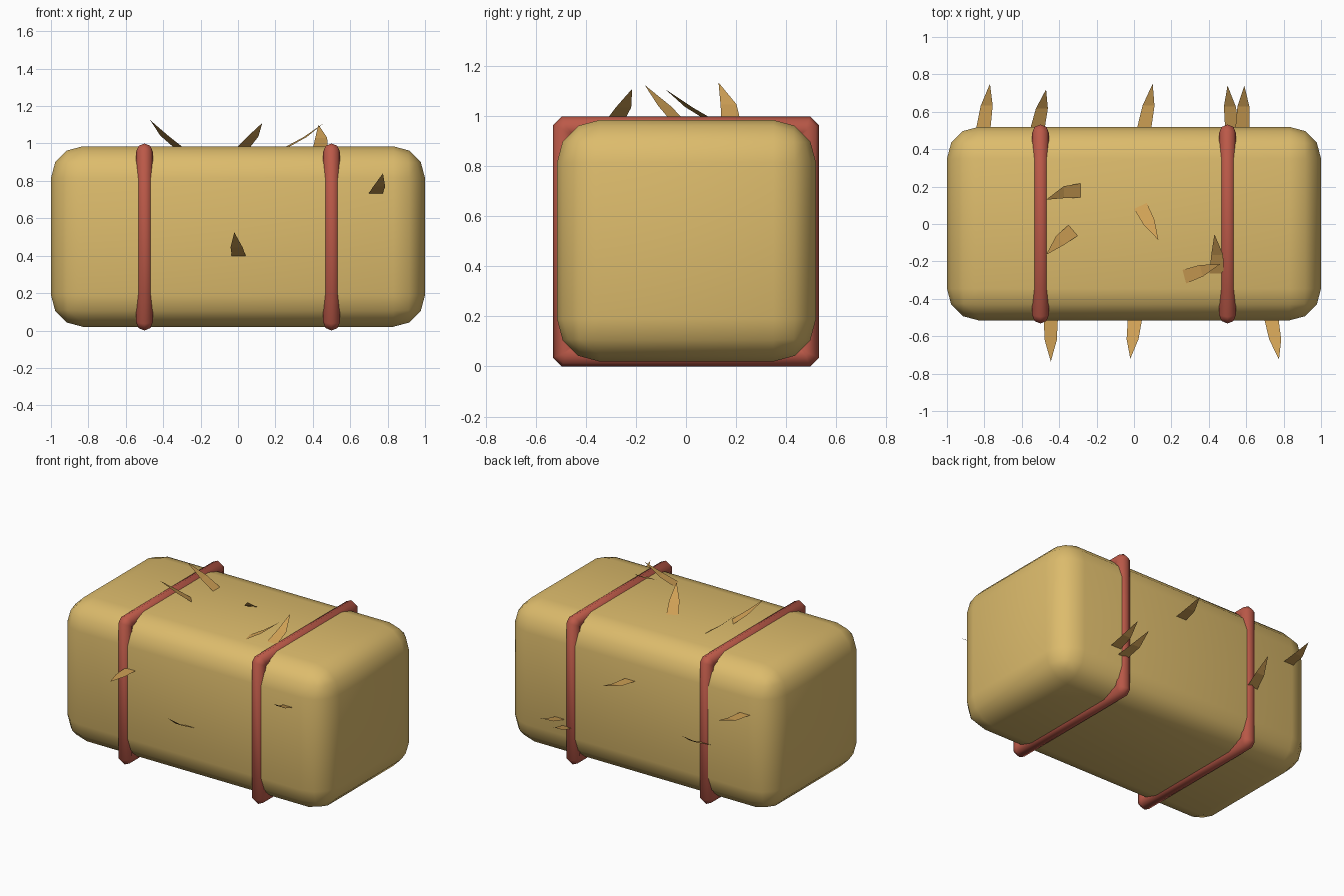
import bpy, bmesh, math
from mathutils import Vector

if "Cube" in bpy.data.objects:
    bpy.data.objects.remove(bpy.data.objects["Cube"])


def material(name, rgb):
    m = bpy.data.materials.new(name)
    m.diffuse_color = (*rgb, 1)
    m.use_nodes = True
    m.node_tree.nodes["Principled BSDF"].inputs["Base Color"].default_value = m.diffuse_color
    return m


STRAW = material("straw yellow", (0.72, 0.50, 0.15))
BLADE = material("dry leaf gold", (0.62, 0.35, 0.09))
TWINE = material("twine red", (0.50, 0.10, 0.065))


def add_object(name, bm, mat, smooth=None):
    me = bpy.data.meshes.new(name)
    bm.to_mesh(me)
    bm.free()
    me.materials.append(mat)
    ob = bpy.data.objects.new(name, me)
    bpy.context.collection.objects.link(ob)
    if smooth:
        bpy.ops.object.select_all(action='DESELECT')
        ob.select_set(True)
        bpy.context.view_layer.objects.active = ob
        bpy.ops.object.shade_smooth_by_angle(angle=math.radians(smooth))
    return ob


# Rounded bale body
bm = bmesh.new()
bmesh.ops.create_cube(bm, size=1)
for v in bm.verts:
    v.co = Vector((v.co.x * 2, v.co.y * 1.035 + 0.002, v.co.z * 0.965 + 0.5025))
bmesh.ops.bevel(bm, geom=bm.edges[:], offset=0.17, segments=3,
                profile=0.5, affect='EDGES')
add_object("bale_body", bm, STRAW, 60)


# Twine straps: octagonal section swept round a rectangle with clipped corners
def strap(name, x, r=0.045, sides=8):
    bm = bmesh.new()
    rings = []
    for i in range(sides):
        a = 2 * math.pi * i / sides
        d = r * math.cos(a)
        w, h = 0.487 + d, 0.455 + d
        c = max(0.004, 0.009 + 0.586 * d)
        loop = [(w, h - c), (w - c, h), (c - w, h), (-w, h - c),
                (-w, c - h), (c - w, -h), (w - c, -h), (w, c - h)]
        rings.append([bm.verts.new((x + r * math.sin(a), y, 0.5 + z))
                      for y, z in loop])
    for i in range(sides):
        p, q = rings[i], rings[(i + 1) % sides]
        for j in range(8):
            k = (j + 1) % 8
            bm.faces.new((p[j], p[k], q[k], q[j]))
    bmesh.ops.recalc_face_normals(bm, faces=bm.faces[:])
    add_object(name, bm, TWINE, 50)


strap("strap_left", -0.5)
strap("strap_right", 0.5)


# Bent pointed straw blade from a base point to a tip
def blade(name, base, tip, across, sag):
    base, tip, sag = Vector(base), Vector(tip), Vector(sag)
    across = Vector(across).normalized()
    mid = base.lerp(tip, 0.5) + sag
    bm = bmesh.new()
    b0, b1 = (bm.verts.new(base + across * s * 0.038) for s in (-1, 1))
    m0, m1 = (bm.verts.new(mid + across * s * 0.032) for s in (-1, 1))
    t = bm.verts.new(tip)
    bm.faces.new((b0, b1, m1, m0))
    bm.faces.new((m0, m1, t))
    add_object(name, bm, BLADE)


X = (1, 0, 0)
UP = (0, 0, -0.015)
blades = {
    "top": [
        ((-0.28, 0.18, 0.98), (-0.47, 0.13, 1.135), (0, 1, 0), (0, 0.015, -0.01)),
        ((-0.32, -0.03, 0.98), (-0.47, -0.165, 1.125), (0.6, -0.7, 0), (0, 0.01, -0.01)),
        ((0.03, 0.105, 0.98), (0.13, -0.085, 1.11), (0.85, 0.4, 0), (0, 0, -0.008)),
        ((0.44, -0.275, 0.98), (0.43, -0.055, 1.10), X, (0.01, 0, -0.01)),
        ((0.26, -0.285, 0.98), (0.46, -0.215, 1.11), (0.25, -0.95, 0), (0, 0, -0.01)),
    ],
    "front": [
        ((-0.445, -0.51, 0.665), (-0.445, -0.735, 0.665), X, (0, 0, 0)),
        ((0.005, -0.51, 0.395), (-0.02, -0.72, 0.525), X, UP),
        ((0.735, -0.51, 0.73), (0.775, -0.725, 0.84), X, UP),
    ],
    "back": [
        ((-0.805, 0.515, 0.70), (-0.77, 0.75, 0.735), X, UP),
        ((-0.515, 0.515, 0.42), (-0.47, 0.72, 0.54), X, UP),
        ((0.055, 0.515, 0.70), (0.10, 0.75, 0.735), X, UP),
        ((0.525, 0.515, 0.255), (0.50, 0.74, 0.35), X, UP),
        ((0.58, 0.515, 0.30), (0.59, 0.74, 0.385), X, UP),
    ],
}
for side, items in blades.items():
    for n, args in enumerate(items):
        blade(f"straw_blade_{side}_{n + 1}", *args)
